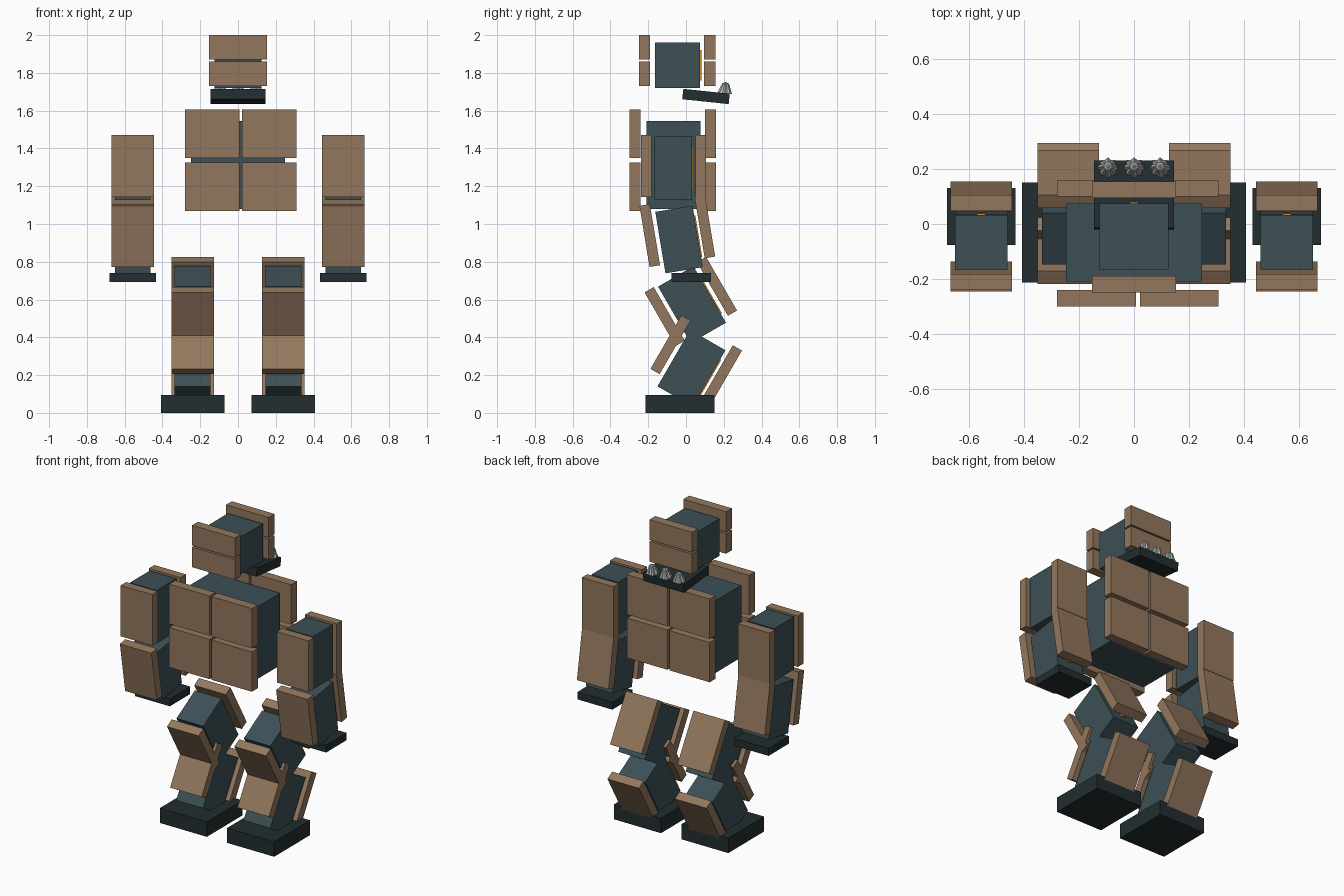
import bpy, bmesh
from math import radians, sin, cos, pi
from mathutils import Matrix, Vector

if "Cube" in bpy.data.objects:
    bpy.data.objects.remove(bpy.data.objects["Cube"])


def material(name, r, g, b):
    m = bpy.data.materials.new(name)
    m.use_nodes = True
    m.diffuse_color = (r, g, b, 1)
    m.node_tree.nodes["Principled BSDF"].inputs["Base Color"].default_value = (r, g, b, 1)
    return m


BROWN = material("tan_armour", 0.29, 0.185, 0.11)
SLATE = material("slate_core", 0.045, 0.08, 0.093)
DARK = material("dark_base", 0.016, 0.027, 0.029)
SILVER = material("silver_spike", 0.45, 0.48, 0.46)
ORANGE = material("orange_strip", 0.7, 0.27, 0.03)


def finish(name, bm, mat, centre, tilt):
    bmesh.ops.recalc_face_normals(bm, faces=bm.faces)
    mesh = bpy.data.meshes.new(name)
    bm.to_mesh(mesh)
    bm.free()
    mesh.materials.append(mat)
    ob = bpy.data.objects.new(name, mesh)
    ob.location = centre
    ob.rotation_euler.x = radians(tilt)
    bpy.context.scene.collection.objects.link(ob)
    return ob


def box(name, mat, centre, size, tilt=0):
    bm = bmesh.new()
    bmesh.ops.create_cube(bm, size=1)
    bmesh.ops.scale(bm, vec=size, verts=bm.verts)
    return finish(name, bm, mat, centre, tilt)


def core(name, centre, size, tilt=0):
    """Inner block with a thin strip down the middle of its back."""
    box(name, SLATE, centre, size, tilt)
    offset = Matrix.Rotation(radians(tilt), 3, "X") @ Vector((0, size[1] / 2 + 0.003, 0))
    box(name + "_strip", ORANGE, Vector(centre) + offset,
        (0.03, 0.006, size[2] * 0.68), tilt)


def spike(name, centre, tilt, flutes=8):
    """Fluted, tapering stud."""
    bm = bmesh.new()
    rings = []
    for radius, z in ((0.039, 0), (0.018, 0.052)):
        ring = []
        for i in range(flutes * 2):
            r = radius * (0.78 if i % 2 else 1)
            a = pi * i / flutes
            ring.append(bm.verts.new((r * cos(a), r * sin(a), z)))
        rings.append(ring)
    tip = bm.verts.new((0, 0, 0.06))
    n = flutes * 2
    for i in range(n):
        j = (i + 1) % n
        bm.faces.new((rings[0][i], rings[0][j], rings[1][j], rings[1][i]))
        bm.faces.new((rings[1][i], rings[1][j], tip))
    bm.faces.new(rings[0][::-1])
    finish(name, bm, SILVER, centre, tilt)


# Head: core with two plates in front and two behind
core("head_core", (0, -0.045, 1.84), (0.25, 0.24, 0.24))
for side, y in (("front", -0.22), ("back", 0.125)):
    for level, z in (("upper", 1.935), ("lower", 1.795)):
        box(f"head_{side}_{level}_plate", BROWN, (0, y, z), (0.305, 0.06, 0.13))

# Tilted tray with three studs
box("neck_tray", DARK, (0, 0.106, 1.675), (0.29, 0.247, 0.055), -6)
for i, x in enumerate((-0.095, 0, 0.095)):
    spike(f"tray_spike_{i + 1}", (x, 0.205, 1.692), -6)

# Torso: core with four plates on each face
core("torso_core", (0, -0.067, 1.313), (0.495, 0.285, 0.465))
for side, y in (("front", -0.27), ("back", 0.13)):
    for level, z in (("upper", 1.478), ("lower", 1.198)):
        for hand, x in (("right", -0.137), ("left", 0.165)):
            box(f"torso_{side}_{level}_{hand}_plate", BROWN,
                (x, y, z), (0.288, 0.06, 0.256))

# Limbs: each segment has a core, a front plate and a back plate
# (name, x, tilt, core centre, core size, front plate centre, back plate centre)
SEGMENTS = (
    ("upper_arm", 0.557, 0, (-0.068, 1.296), (0.2, 0.34), (-0.21, 1.306), (0.077, 1.306)),
    ("forearm", 0.557, 9.4, (-0.037, 0.918), (0.2, 0.33), (-0.192, 0.939), (0.1, 0.985)),
    ("thigh", 0.24, 30, (0.032, 0.573), (0.216, 0.345), (-0.113, 0.51), (0.164, 0.67)),
    ("shin", 0.24, -30, (0.029, 0.236), (0.216, 0.345), (-0.082, 0.361), (0.19, 0.202)),
)
for hand, s in (("right", -1), ("left", 1)):
    for part, x, tilt, mid, size, front, back in SEGMENTS:
        name = f"{hand}_{part}"
        core(name + "_core", (s * x, *mid), (0.19, *size), tilt)
        for side, pos in (("front", front), ("back", back)):
            box(f"{name}_{side}_plate", BROWN, (s * x, *pos), (0.225, 0.056, 0.328), tilt)
    box(f"{hand}_hand", DARK, (s * 0.557, 0.028, 0.716), (0.248, 0.208, 0.048))
    box(f"{hand}_foot", DARK, (s * 0.24, -0.031, 0.048), (0.335, 0.365, 0.096))
